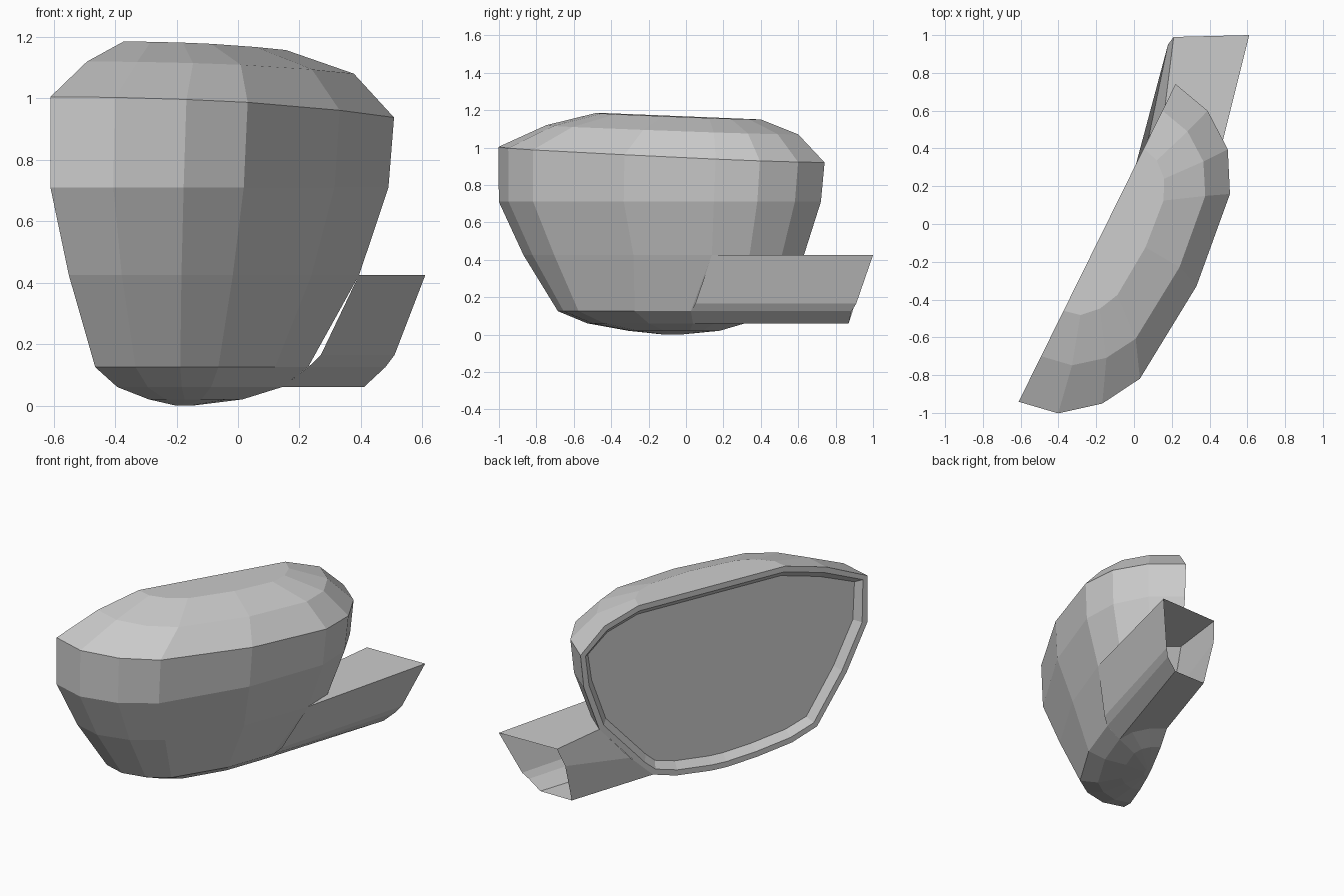
import bpy, bmesh
from mathutils import Vector

if "Cube" in bpy.data.objects:
    bpy.data.objects.remove(bpy.data.objects["Cube"])

# Axes of the slanted glass plane: along it, and outward into the shell
ORIGIN = Vector((-0.146, 0, 0))
ALONG = Vector((0.443, 0.897, 0))
DEPTH = Vector((0.897, -0.443, 0))

# Normalised half-oval section: position along the plane, depth
SECTION = [(-1, 0), (-0.96, .375), (-0.80, .70), (-0.58, .91), (0.03, 1),
           (0.58, .90), (0.80, .70), (0.945, .375), (1, 0)]

# Shell levels: start, end, depth, z at start, z at end
LEVELS = [
    (-0.512, 0.446, 0.24, 1.185, 1.15),
    (-0.78, 0.669, 0.448, 1.12, 1.07),
    (-1.049, 0.826, 0.573, 1.005, 0.92),
    (-1.049, 0.804, 0.56, 0.71, 0.71),
    (-0.914, 0.703, 0.47, 0.425, 0.425),
    (-0.72, 0.43, 0.36, 0.125, 0.125),
    (-0.557, 0.352, 0.27, 0.06, 0.06),
    (-0.326, 0.20, 0.15, 0.02, 0.02),
    (-0.13, -0.03, 0.03, 0.0, 0.0),
]


def finish(bm, name):
    mesh = bpy.data.meshes.new(name)
    bm.to_mesh(mesh)
    bm.free()
    obj = bpy.data.objects.new(name, mesh)
    bpy.context.collection.objects.link(obj)
    return obj


def strip(bm, a, b, closed=False):
    n = len(a)
    for i in range(n if closed else n - 1):
        j = (i + 1) % n
        bm.faces.new((a[i], a[j], b[j], b[i]))


# Rounded shell with a recessed glass face
bm = bmesh.new()
rings = []
for s0, s1, d, z0, z1 in LEVELS:
    ring = []
    for u, v in SECTION:
        k = (u + 1) / 2
        p = ORIGIN + ALONG * (s0 + (s1 - s0) * k) + DEPTH * d * v
        p.z = z0 + (z1 - z0) * k
        ring.append(bm.verts.new(p))
    rings.append(ring)
for upper, lower in zip(rings, rings[1:]):
    strip(bm, upper, lower)
bm.faces.new(rings[0])
bm.faces.new(rings[-1])
glass = bm.faces.new([r[0] for r in rings] + [r[-1] for r in reversed(rings)])
bmesh.ops.recalc_face_normals(bm, faces=bm.faces[:])
bmesh.ops.inset_individual(bm, faces=[glass], thickness=0.035, depth=0)
bmesh.ops.inset_individual(bm, faces=[glass], thickness=0.04, depth=-0.04)
finish(bm, "mirror_housing")

# Hollow mounting arm, open at its far end
ROOT = [(.394, .138, .425), (.27, .05, .165), (.229, .027, .125), (.143, .037, .06),
        (.01, .315, .06), (.076, .45, .2), (.165, .63, .425)]
END = [(.61, 1, .425), (.51, .91, .165), (.48, .885, .125), (.41, .87, .06),
       (.19, .87, .06), (.18, .95, .31), (.21, .99, .425)]
bm = bmesh.new()
root, end = ([bm.verts.new(p) for p in loop] for loop in (ROOT, END))
strip(bm, root, end, closed=True)
bmesh.ops.recalc_face_normals(bm, faces=bm.faces[:])
finish(bm, "mounting_arm")
